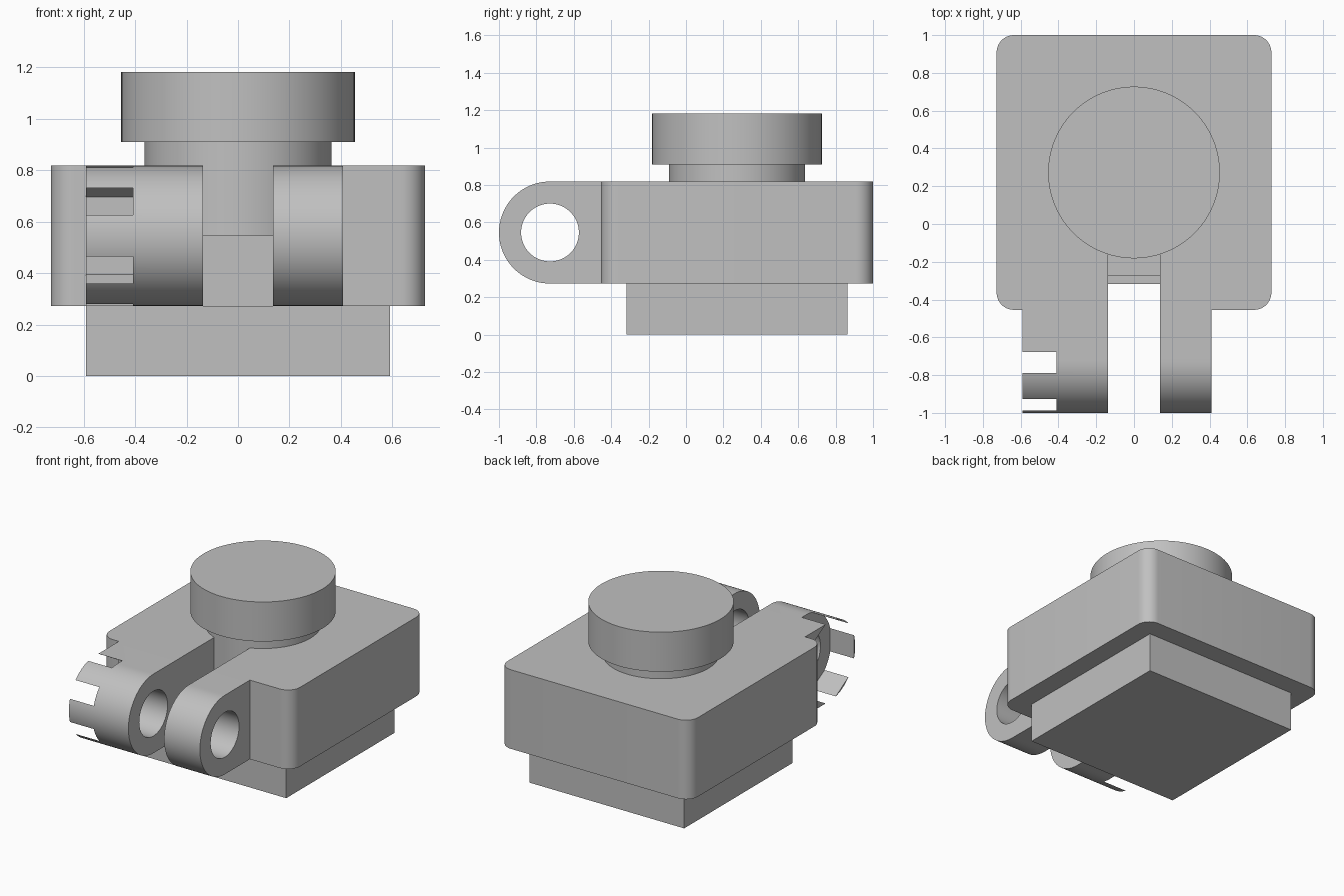
import bpy
import bmesh
from math import radians, cos, sin, pi
from mathutils import Vector

old = bpy.data.objects.get("Cube")
if old:
    bpy.data.objects.remove(old, do_unlink=True)

U = 1 / 11  # one design unit in scene units

grey = bpy.data.materials.new("plain_grey")
grey.use_nodes = True
GREY = (0.53, 0.53, 0.53, 1)
grey.diffuse_color = GREY
grey.node_tree.nodes["Principled BSDF"].inputs["Base Color"].default_value = GREY


def prism(name, outline, offset):
    """Extrude a planar outline of 3D points along an offset."""
    bm = bmesh.new()
    face = bm.faces.new([bm.verts.new(Vector(p) * U) for p in outline])
    extruded = bmesh.ops.extrude_face_region(bm, geom=[face])["geom"]
    verts = [v for v in extruded if isinstance(v, bmesh.types.BMVert)]
    bmesh.ops.translate(bm, vec=Vector(offset) * U, verts=verts)
    bmesh.ops.recalc_face_normals(bm, faces=bm.faces)
    mesh = bpy.data.meshes.new(name)
    bm.to_mesh(mesh)
    bm.free()
    mesh.materials.append(grey)
    obj = bpy.data.objects.new(name, mesh)
    bpy.context.collection.objects.link(obj)
    return obj


def arc(cx, cy, r, start, end, steps):
    angles = [radians(start + (end - start) * i / steps) for i in range(steps + 1)]
    return [(cx + r * cos(a), cy + r * sin(a)) for a in angles]


def box(name, x0, x1, y0, y1, z0, z1):
    outline = [(x0, y0, z0), (x1, y0, z0), (x1, y1, z0), (x0, y1, z0)]
    return prism(name, outline, (0, 0, z1 - z0))


def disc(name, r, z0, z1):
    ring = arc(0, 3, r, 0, 360, 96)[:-1]
    return prism(name, [(x, y, z0) for x, y in ring], (0, 0, z1 - z0))


def side_prism(name, outline, x0, x1):
    return prism(name, [(x0, y, z) for y, z in outline], (x1 - x0, 0, 0))


def activate(obj):
    bpy.ops.object.select_all(action='DESELECT')
    obj.select_set(True)
    bpy.context.view_layer.objects.active = obj


def cut(obj, cutter):
    cutter.hide_render = True
    mod = obj.modifiers.new("cut", 'BOOLEAN')
    mod.operation = 'DIFFERENCE'
    mod.solver = 'EXACT'
    mod.object = cutter
    activate(obj)
    bpy.ops.object.modifier_apply(modifier=mod.name)
    bpy.data.objects.remove(cutter, do_unlink=True)


# Square foot
parts = [box("base_block", -6.5, 6.5, -3.5, 9.5, 0, 3)]

# Body with rounded vertical corners
corners = [(7, 10, 0), (-7, 10, 90), (-7, -4, 180), (7, -4, 270)]
outline = [(x, y, 3) for cx, cy, a in corners for x, y in arc(cx, cy, 1, a, a + 90, 10)]
body = prism("body", outline, (0, 0, 6))

# Clearance between the lugs: low step in front, deeper above it
GAP = 1.5
cut(body, box("gap_cutter", -GAP, GAP, -6, -3, 2, 10))
cut(body, box("upper_gap_cutter", -GAP, GAP, -6, -0.6, 6, 10))
parts.append(body)

# Round post and knob
parts.append(disc("neck", 4, 6, 10))
parts.append(disc("knob", 5, 10, 13))

# Hinge lugs with rounded ends and a pin hole
PY, PZ = -8, 6
lug_outline = [(-5, 3), (-5, 9)] + arc(PY, PZ, 3, 90, 270, 48)
for name, x0, x1 in (("right_lug", -6.5, -GAP), ("left_lug", GAP, 4.5)):
    lug = side_prism(name, lug_outline, x0, x1)
    hole = arc(PY, PZ, 1.7, 0, 360, 64)[:-1]
    cut(lug, side_prism("hole_cutter", hole, x0 - 1, x1 + 1))
    if x0 < 0:
        # Hexagonal nut pocket whose corners break through the rim
        hexagon = arc(PY, PZ, 3.31, 30, 390, 6)[:-1]
        cut(lug, side_prism("pocket_cutter", hexagon, x0 - 1, -4.5))
    parts.append(lug)

for part in parts:
    activate(part)
    bpy.ops.object.shade_smooth_by_angle(angle=radians(25))
